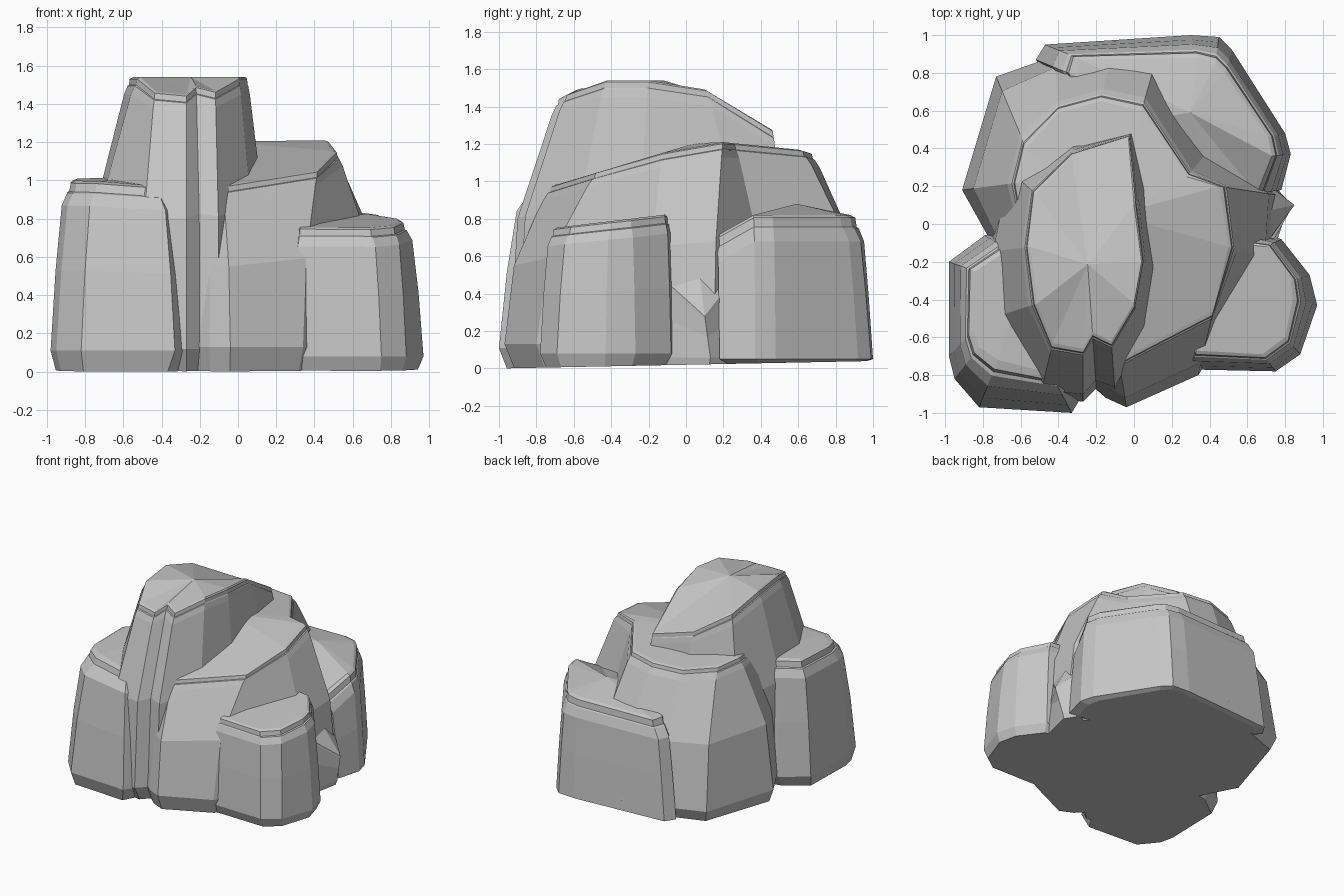
import bpy
import bmesh
from mathutils import Vector

old = bpy.data.objects.get("Cube")
if old:
    bpy.data.objects.remove(old, do_unlink=True)

# One plain stone colour
stone = bpy.data.materials.new("grey_stone")
stone.use_nodes = True
colour = (0.56, 0.56, 0.56, 1)
stone.diffuse_color = colour
shader = stone.node_tree.nodes["Principled BSDF"]
shader.inputs["Base Color"].default_value = colour
shader.inputs["Roughness"].default_value = 0.9


def make_rock(name, outline, rim_height, shoulder=0.55, belly=0.8, base=0.08,
              drop=0.1, crown=0.0, inset=0.9):
    """Loft a faceted boulder; outline rows hold base x, y and rim x, y."""
    bm = bmesh.new()
    lows = [Vector(p[:2]) for p in outline]
    rims = [Vector(p[2:]) for p in outline]
    count = len(outline)
    middle = sum(lows, Vector((0, 0))) / count
    heights = [rim_height(r.x, r.y) for r in rims]

    def ring(spread, level):
        verts = []
        for low, rim, high in zip(lows, rims, heights):
            p = rim.lerp(low, spread)
            verts.append(bm.verts.new((p.x, p.y, level(high))))
        return verts

    # Undercut foot on a slightly tilted ground plane
    under = [middle.lerp(p, inset) for p in lows]
    foot = [bm.verts.new((p.x, p.y, 0.02 + 0.02 * p.y)) for p in under]

    # Flank, then the stepped ledge below the rim
    rings = [
        foot,
        ring(1, lambda h: base),
        ring(belly, lambda h: base + (h - drop - base) * 0.55),
        ring(shoulder, lambda h: h - drop),
        ring(shoulder * 0.6, lambda h: h - drop * 0.5),
        ring(shoulder * 0.45, lambda h: h - drop * 0.45),
        ring(shoulder * 0.35, lambda h: h - drop * 0.1),
        ring(0, lambda h: h),
    ]
    for lower, upper in zip(rings, rings[1:]):
        for i in range(count):
            j = (i + 1) % count
            bm.faces.new((lower[i], lower[j], upper[j], upper[i]))
    bm.faces.new(list(reversed(foot)))

    # Faceted cap
    centre = sum(rims, Vector((0, 0))) / count
    peak = bm.verts.new((centre.x, centre.y,
                         rim_height(centre.x, centre.y) + crown))
    for i in range(count):
        bm.faces.new((rings[-1][i], rings[-1][(i + 1) % count], peak))
    bmesh.ops.recalc_face_normals(bm, faces=bm.faces)

    mesh = bpy.data.meshes.new(name)
    bm.to_mesh(mesh)
    bm.free()
    mesh.materials.append(stone)
    rock = bpy.data.objects.new(name, mesh)
    bpy.context.collection.objects.link(rock)
    return rock


# Tall tower with a narrow groove in its front
make_rock("tower_rock", [
    (-.1, -.9, -.12, -.62), (.08, -.6, 0, -.42), (.15, -.25, .04, -.2),
    (.12, .3, 0, .1), (.04, .54, -.03, .46), (-.3, .52, -.33, .36),
    (-.68, .3, -.52, .16), (-.78, -.15, -.55, -.12), (-.76, -.5, -.51, -.42),
    (-.5, -.92, -.43, -.63), (-.27, -.94, -.27, -.66),
    (-.2, -.87, -.22, -.57),
], lambda x, y: 1.54 - max(0, y - .02) * .6 - max(0, -.48 - y) * .5,
    shoulder=.2, belly=.86, base=.12, drop=.09)

# Broad shoulder rock that wraps the tower and forms the left flank
make_rock("middle_rock", [
    (-.04, -.97, -.08, -.72), (.34, -.8, .42, -.46), (.74, -.2, .5, -.12),
    (.78, .15, .45, .2), (.42, .42, .28, .25), (.14, .95, .04, .6),
    (-.1, .97, -.18, .65), (-.42, .89, -.4, .59), (-.73, .78, -.57, .4),
    (-.91, .18, -.61, .22), (-.77, -.07, -.58, 0), (-.4, -.7, -.45, -.4),
    (-.15, -.92, -.14, -.6),
], lambda x, y: (min(1.21, 1.19 + .3 * y) + .12 * min(0, x + .1)
                 - .1 * max(0, y - .2)),
    shoulder=.2, belly=.8, base=.13, drop=.08, inset=.95)

# Front left boulder
make_rock("front_left_rock", [
    (-.27, -.9, -.4, -.66), (-.33, -1, -.44, -.79), (-.82, -.97, -.72, -.72),
    (-.95, -.82, -.82, -.65), (-.98, -.7, -.85, -.56),
    (-.98, -.2, -.84, -.25), (-.79, -.06, -.67, -.14), (-.5, 0, -.5, -.12),
], lambda x, y: 1 + .03 * (y + .6) - .2 * max(0, x + .55),
    base=.11, drop=.13)

# Low front right boulder
make_rock("front_right_rock", [
    (.28, -.65, .31, -.6), (.3, -.77, .33, -.67), (.75, -.78, .68, -.69),
    (.88, -.69, .8, -.6), (.97, -.43, .84, -.4), (.93, -.27, .83, -.3),
    (.78, -.08, .7, -.12), (.5, 0, .5, -.1),
], lambda x, y: .8 + .12 * (y + .3))

# Wide back boulder, sinking towards the right side gap
make_rock("back_rock", [
    (-.52, .87, -.3, .78), (-.47, .95, -.28, .87), (.3, 1, .34, .88),
    (.45, .99, .43, .85), (.52, .92, .48, .8), (.8, .48, .71, .46),
    (.83, .37, .73, .36), (.78, .18, .65, .16), (.4, .2, .4, .25),
    (-.2, .5, -.2, .5),
], lambda x, y: .82 - .7 * max(0, .32 - y), shoulder=.6, base=.05,
    drop=.14, crown=.06)

# Pointed wedge filling the gap on the right side
make_rock("side_wedge", [
    (.74, -.14, .7, -.1), (.8, .13, .85, .1), (.72, .25, .72, .2),
    (.5, .1, .55, .08),
], lambda x, y: .28 + min(.18, 1.3 * abs(y - .1)), shoulder=.1, belly=.5,
    base=.06, drop=.02, crown=.2)
